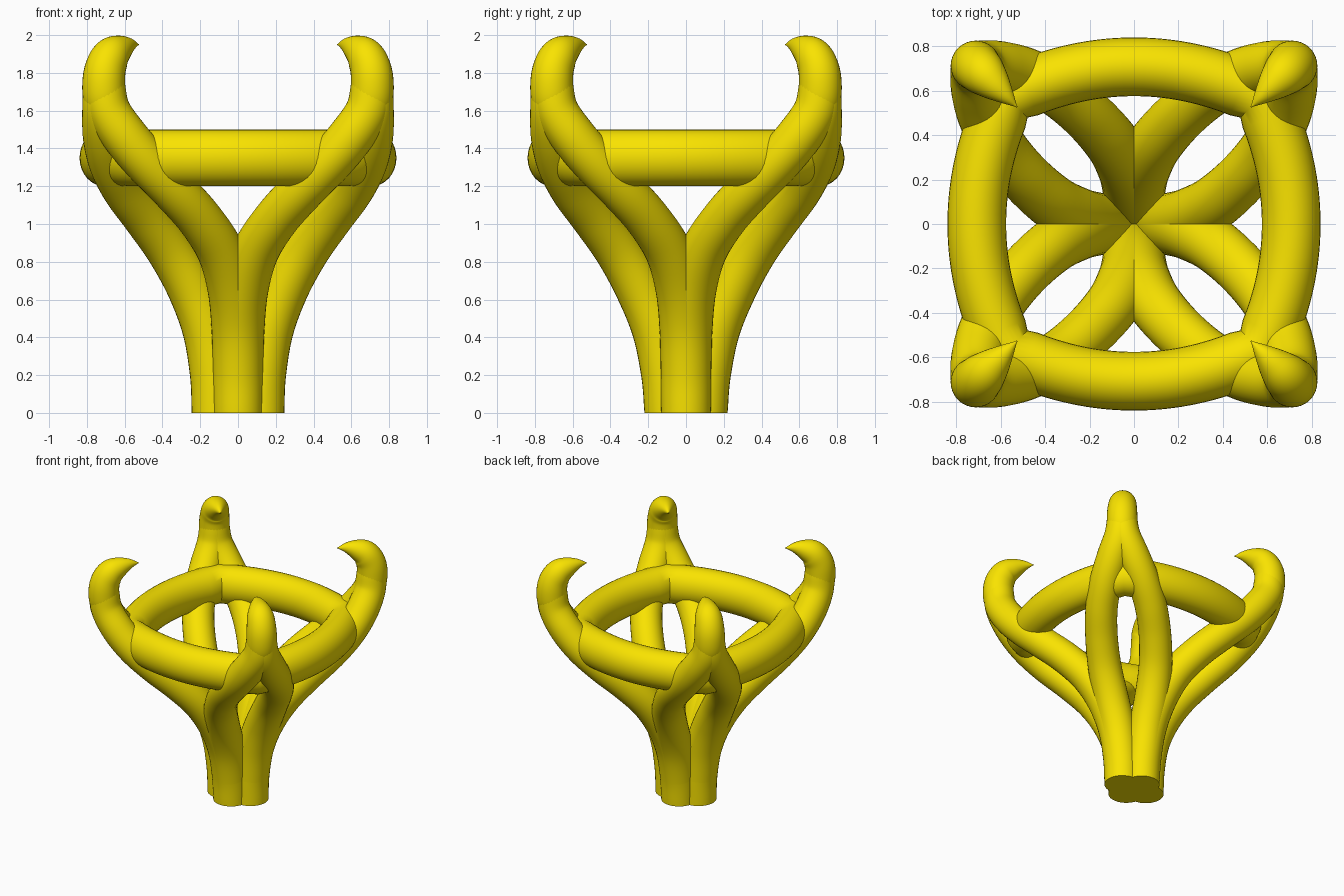
import bpy, bmesh, math
from mathutils import Vector

if "Cube" in bpy.data.objects:
    bpy.data.objects.remove(bpy.data.objects["Cube"])

gold = bpy.data.materials.new("gold")
gold.diffuse_color = (0.95, 0.77, 0.0, 1)
gold.use_nodes = True
gold.node_tree.nodes["Principled BSDF"].inputs["Base Color"].default_value = gold.diffuse_color


def spline(pts, n=6):
    """Catmull-Rom through rows of equal length."""
    p = [Vector(q) for q in pts]
    p = [2 * p[0] - p[1]] + p + [2 * p[-1] - p[-2]]
    out = []
    for i in range(1, len(p) - 2):
        a, b, c, d = p[i - 1:i + 3]
        for k in range(n):
            t = k / n
            out.append(0.5 * (2 * b + (c - a) * t + (2 * a - 5 * b + 4 * c - d) * t * t
                              + (3 * b - a - 3 * c + d) * t ** 3))
    return out + [p[-2]]


def finish(name, bm):
    bmesh.ops.recalc_face_normals(bm, faces=bm.faces)
    me = bpy.data.meshes.new(name)
    bm.to_mesh(me)
    bm.free()
    me.materials.append(gold)
    ob = bpy.data.objects.new(name, me)
    bpy.context.collection.objects.link(ob)
    bpy.context.view_layer.objects.active = ob
    ob.select_set(True)
    bpy.ops.object.shade_smooth_by_angle(angle=math.radians(40))
    ob.select_set(False)


def skin(bm, rings, closed=False):
    loops = [[bm.verts.new(v) for v in r] for r in rings]
    n = len(loops[0])
    pairs = list(zip(loops, loops[1:])) + ([(loops[-1], loops[0])] if closed else [])
    for a, b in pairs:
        for i in range(n):
            j = (i + 1) % n
            bm.faces.new((a[i], a[j], b[j], b[i]))
    if not closed:
        bm.faces.new(loops[0])
        bm.faces.new(loops[-1])


def tube(name, pts, sides=32):
    """Tapered tube along x, y, z, radius rows."""
    path = spline(pts)
    pos = [p.to_3d() for p in path]
    tan = [(pos[min(i + 1, len(pos) - 1)] - pos[max(i - 1, 0)]).normalized()
           for i in range(len(pos))]
    tan[0] = Vector((0, 0, 1)) if pos[0].z < 0.01 else tan[0]
    u = tan[0].orthogonal().normalized()
    rings = []
    for i, p in enumerate(pos):
        if i:
            u = tan[i - 1].rotation_difference(tan[i]) @ u
        v = tan[i].cross(u)
        r = max(path[i][3], 0.002)
        rings.append([p + r * (math.cos(a) * u + math.sin(a) * v)
                      for a in (2 * math.pi * k / sides for k in range(sides))])
    bm = bmesh.new()
    skin(bm, rings)
    finish(name, bm)


# strand profile: outward, sideways, height, radius
strand = [(.113, 0, 0, .132), (.12, 0, .2, .134), (.16, .006, .44, .134), (.245, .032, .66, .13),
          (.36, .095, .86, .124), (.485, .205, 1.03, .12), (.597, .34, 1.18, .119),
          (.667, .475, 1.32, .121), (.70, .595, 1.46, .121), (.709, .685, 1.6, .116),
          (.709, .709, 1.74, .11)]
# claw profile: diagonal offset, height, radius
claw = [(.69, 1.56, .085), (.706, 1.65, .111), (.711, 1.75, .113), (.70, 1.83, .108),
        (.67, 1.892, .099), (.625, 1.927, .075), (.575, 1.947, .04), (.525, 1.95, 0)]

# four prongs, each two strands joining in a claw
for sx in (1, -1):
    for sy in (1, -1):
        tube("side_strand", [(sx * o, sy * s, z, r) for o, s, z, r in strand])
        tube("front_back_strand",
             [(sx * s, sy * (o - (.025 * (1 - z / .66) if z < .66 else 0)), z, r)
              for o, s, z, r in strand])
        tube("claw", [(sx * d, sy * d, z, r) for d, z, r in claw])

# bowed square ring with blunted corners
C, E, N = .572, .48, 20
rings = []
for q in range(4):
    rot = q * math.pi / 2
    for x in [C] + [E - 2 * E * i / N for i in range(N + 1)]:
        y = .707 - (.707 - C) * (x / C) ** 2
        slope = -2 * (.707 - C) * x / C ** 2
        nrm = Vector((1, 1) if x == C else (-slope, 1)).normalized()
        ring = []
        for k in range(32):
            a = 2 * math.pi * k / 32
            h = Vector((x, y)) + nrm * .132 * math.cos(a)
            ring.append(Vector((h.x * math.cos(rot) - h.y * math.sin(rot),
                                h.x * math.sin(rot) + h.y * math.cos(rot),
                                1.35 + .15 * math.sin(a))))
        rings.append(ring)
bm = bmesh.new()
skin(bm, rings, closed=True)
finish("square_ring", bm)
